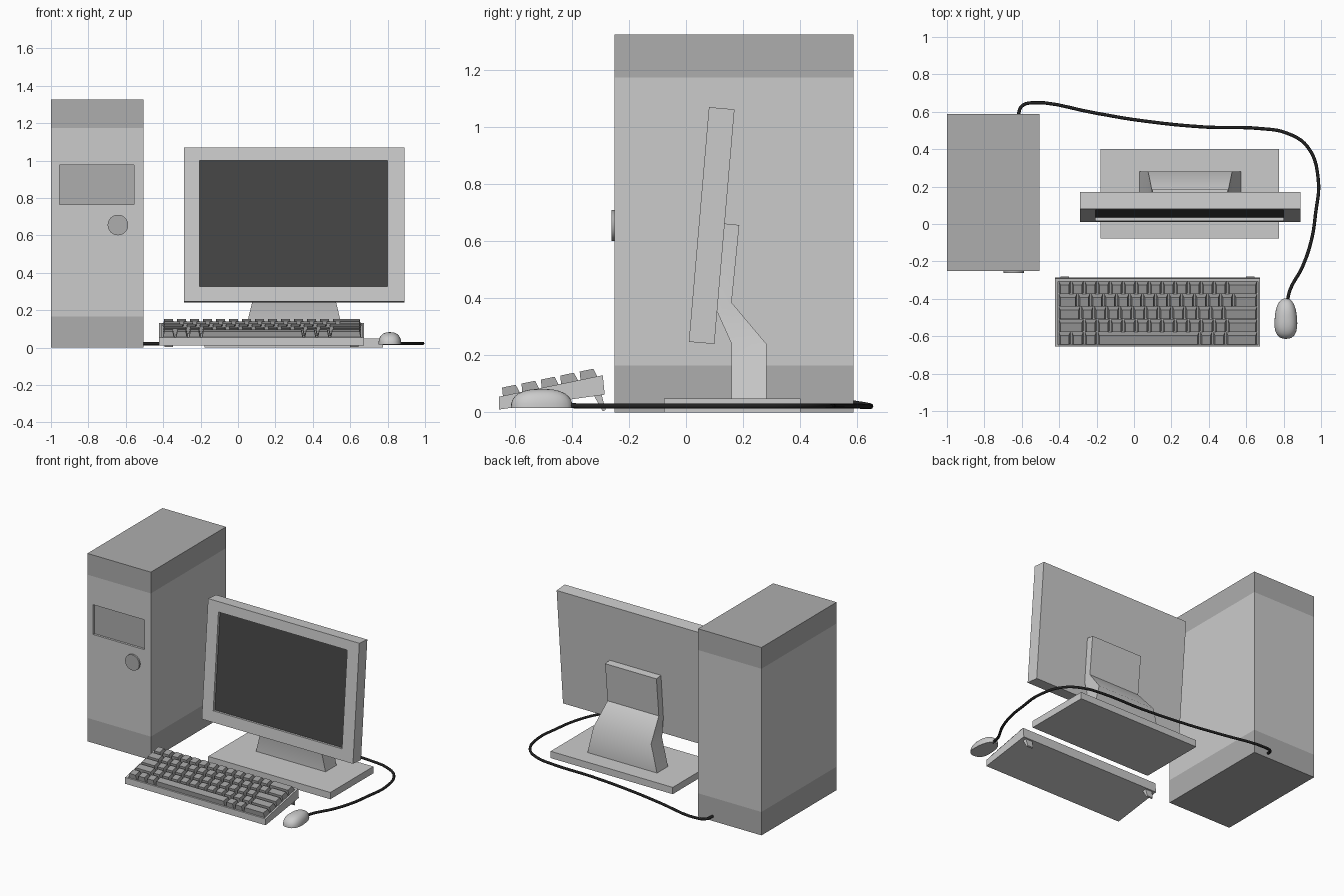
import bpy, bmesh, math
from mathutils import Matrix, Vector

if "Cube" in bpy.data.objects:
    bpy.data.objects.remove(bpy.data.objects["Cube"])


def material(name, v):
    m = bpy.data.materials.new(name)
    m.diffuse_color = (v, v, v, 1)
    m.use_nodes = True
    m.node_tree.nodes["Principled BSDF"].inputs["Base Color"].default_value = m.diffuse_color
    return m


BODY = material("light_grey", 0.8)
TRIM = material("mid_grey", 0.42)
KEYS = material("key_grey", 0.35)
SCREEN = material("screen_dark", 0.06)
BLACK = material("cable_black", 0.015)


def finish(name, bm, *mats, smooth=None):
    bmesh.ops.recalc_face_normals(bm, faces=bm.faces[:])
    me = bpy.data.meshes.new(name)
    bm.to_mesh(me)
    bm.free()
    for m in mats:
        me.materials.append(m)
    ob = bpy.data.objects.new(name, me)
    bpy.context.collection.objects.link(ob)
    if smooth:
        bpy.ops.object.select_all(action='DESELECT')
        ob.select_set(True)
        bpy.context.view_layer.objects.active = ob
        bpy.ops.object.shade_smooth_by_angle(angle=math.radians(smooth))
    return ob


def add_box(bm, x0, x1, y0, y1, z0, z1):
    mat = Matrix.Translation(((x0 + x1) / 2, (y0 + y1) / 2, (z0 + z1) / 2)) @ \
        Matrix.Diagonal((x1 - x0, y1 - y0, z1 - z0, 1))
    return bmesh.ops.create_cube(bm, size=1, matrix=mat)["verts"]


def recess(bm, axis, margins, depth, index=0):
    """Sink a rectangular pocket in the biggest face that looks along axis."""
    axis = Vector(axis)
    bm.normal_update()
    face = max((f for f in bm.faces if f.normal.dot(axis) > 0.9), key=lambda f: f.calc_area())
    normal = face.normal.copy()
    ux = Vector((1, 0, 0))
    uv = normal.cross(ux)
    if uv.y + uv.z < 0:
        uv = -uv
    c = face.calc_center_median()
    hx = max(abs((v.co - c).dot(ux)) for v in face.verts)
    hv = max(abs((v.co - c).dot(uv)) for v in face.verts)
    left, right, low, high = margins
    bmesh.ops.inset_region(bm, faces=[face], thickness=0.005)
    for v in face.verts:
        d = v.co - c
        v.co = c + ux * (hx - right if d.dot(ux) > 0 else left - hx) \
            + uv * (hv - high if d.dot(uv) > 0 else low - hv)
    new = bmesh.ops.extrude_face_region(bm, geom=[face])["geom"]
    for g in new:
        if isinstance(g, bmesh.types.BMVert):
            g.co -= normal * depth
        elif isinstance(g, bmesh.types.BMFace):
            g.material_index = index
    if face.is_valid:
        bmesh.ops.delete(bm, geom=[face], context='FACES_ONLY')


def loft(bm, levels, cx):
    """Stack of four-sided sections: (front y, front z, back y, back z, half width)."""
    rings = [[bm.verts.new(p) for p in ((cx - w, fy, fz), (cx + w, fy, fz),
                                        (cx + w, by, bz), (cx - w, by, bz))]
             for fy, fz, by, bz, w in levels]
    bm.faces.new(rings[0][::-1])
    bm.faces.new(rings[-1])
    for a, b in zip(rings, rings[1:]):
        for i in range(4):
            j = (i + 1) % 4
            bm.faces.new((a[i], a[j], b[j], b[i]))


# Tower with darker top and bottom bands and a front drive bay
bm = bmesh.new()
add_box(bm, -1, -0.505, -0.25, 0.587, 0, 1.325)
for z in (0.165, 1.175):
    bmesh.ops.bisect_plane(bm, geom=bm.verts[:] + bm.edges[:] + bm.faces[:],
                           plane_co=(0, 0, z), plane_no=(0, 0, 1))
for f in bm.faces:
    if not 0.165 < f.calc_center_median().z < 1.175:
        f.material_index = 1
recess(bm, (0, -1, 0), (0.045, 0.05, 0.6, 0.2), 0.015, 1)
finish("tower_case", bm, BODY, TRIM)

# Power button
bm = bmesh.new()
bmesh.ops.create_cone(bm, cap_ends=True, segments=32, radius1=0.055, radius2=0.055, depth=0.024,
                      matrix=Matrix.Translation((-0.642, -0.25, 0.655)) @ Matrix.Rotation(math.pi / 2, 4, 'X'))
finish("power_button", bm, TRIM, smooth=30)

# Monitor, leaning back, with sunken screen
bm = bmesh.new()
add_box(bm, -0.59, 0.59, -0.045, 0.045, -0.413, 0.413)
recess(bm, (0, -1, 0), (0.085, 0.09, 0.079, 0.07), 0.018, 1)
monitor = finish("monitor", bm, BODY, SCREEN)
monitor.location = (0.3, 0.09, 0.655)
monitor.rotation_euler.x = math.radians(-4.9)

# Monitor stand neck and foot plate
bm = bmesh.new()
loft(bm, [(0.16, 0.045, 0.282, 0.045, 0.272), (0.16, 0.24, 0.282, 0.24, 0.225),
          (0.108, 0.355, 0.16, 0.385, 0.2), (0.135, 0.662, 0.187, 0.657, 0.2)], 0.3)
finish("stand_neck", bm, BODY, smooth=45)
bm = bmesh.new()
add_box(bm, -0.178, 0.775, -0.078, 0.402, 0, 0.048)
finish("stand_base", bm, BODY)

# Keyboard body with shallow key well
KX0, KX1 = -0.422, 0.674
bm = bmesh.new()
loft(bm, [(-0.655, 0.01, -0.285, 0.062, (KX1 - KX0) / 2),
          (-0.655, 0.055, -0.292, 0.13, (KX1 - KX0) / 2)], (KX0 + KX1) / 2)
recess(bm, (0, 0, 1), (0.016, 0.012, 0.008, 0.015), 0.01)
finish("keyboard_body", bm, BODY)

# Flip-out keyboard feet
bm = bmesh.new()
for x in (-0.37, 0.622):
    loft(bm, [(-0.292, 0.004, -0.282, 0.008, 0.022), (-0.325, 0.062, -0.297, 0.066, 0.027)], x)
finish("keyboard_feet", bm, BODY)

# Tapered keys: width of each key in units per row, front to back; last key fills the row
rows = [[1, 1, 1, 7.9, 1, 1],
        [2] + [1] * 11,
        [1.75] + [1] * 11,
        [1.5] + [1] * 12,
        [1] * 13]
UNIT, GAP, X0, X1 = 0.0695, 0.008, -0.406, 0.662
slope = math.atan2(0.075, 0.363)
plane = Matrix.Translation((0, -0.655, 0.055)) @ Matrix.Rotation(slope, 4, 'X')
bm = bmesh.new()
for r, row in enumerate(rows):
    y = 0.012 + r * 0.0695
    edges = [X0]
    for w in row:
        edges.append(edges[-1] + w * UNIT)
    edges.append(X1)
    for a, b in zip(edges, edges[1:]):
        x0, x1, y0, y1 = a + GAP / 2, b - GAP / 2, y, y + 0.064
        cx, cy = (x0 + x1) / 2, (y0 + y1) / 2
        for v in add_box(bm, x0, x1, y0, y1, -0.01, 0.029):
            if v.co.z > 0:
                v.co.x += 0.008 * (1 if v.co.x < cx else -1)
                v.co.y += 0.004 if v.co.y < cy else -0.011
            v.co = plane @ v.co
finish("keyboard_keys", bm, KEYS)

# Mouse: squarish half dome with a flat underside
bm = bmesh.new()
bmesh.ops.create_uvsphere(bm, u_segments=28, v_segments=16, radius=1)
bmesh.ops.bisect_plane(bm, geom=bm.verts[:] + bm.edges[:] + bm.faces[:], plane_co=(0, 0, 0),
                       plane_no=(0, 0, 1), clear_inner=True)
bmesh.ops.holes_fill(bm, edges=[e for e in bm.edges if e.is_boundary], sides=0)
for v in bm.verts:
    p = v.co
    k = (abs(p.x) ** 2.5 + abs(p.y) ** 2.5 + abs(p.z) ** 2.5) ** (-1 / 2.5)
    x, y, z = p * k
    waist = 0.88 - 0.12 * y
    v.co = (0.812 + 0.068 * x * waist, -0.506 + 0.108 * y, 0.016 + 0.066 * z)
finish("mouse", bm, BODY, smooth=50)

# Cable from the back of the tower round to the mouse
path = [(-0.62, 0.58, 0.034), (-0.6, 0.63, 0.026), (-0.545, 0.648, 0.022), (-0.2, 0.592, 0.022),
        (0, 0.558, 0.022), (0.37, 0.519, 0.022), (0.68, 0.51, 0.022), (0.82, 0.485, 0.022),
        (0.93, 0.41, 0.022), (0.985, 0.24, 0.022), (0.97, 0.05, 0.022), (0.95, -0.08, 0.022),
        (0.9, -0.23, 0.022), (0.835, -0.35, 0.022), (0.818, -0.42, 0.024)]
curve = bpy.data.curves.new("mouse_cable", 'CURVE')
curve.dimensions = '3D'
curve.bevel_depth = 0.009
curve.bevel_resolution = 2
curve.resolution_u = 5
curve.use_fill_caps = True
sp = curve.splines.new('BEZIER')
sp.bezier_points.add(len(path) - 1)
for bp, co in zip(sp.bezier_points, path):
    bp.co = co
    bp.handle_left_type = bp.handle_right_type = 'AUTO'
curve.materials.append(BLACK)
bpy.context.collection.objects.link(bpy.data.objects.new("mouse_cable", curve))
